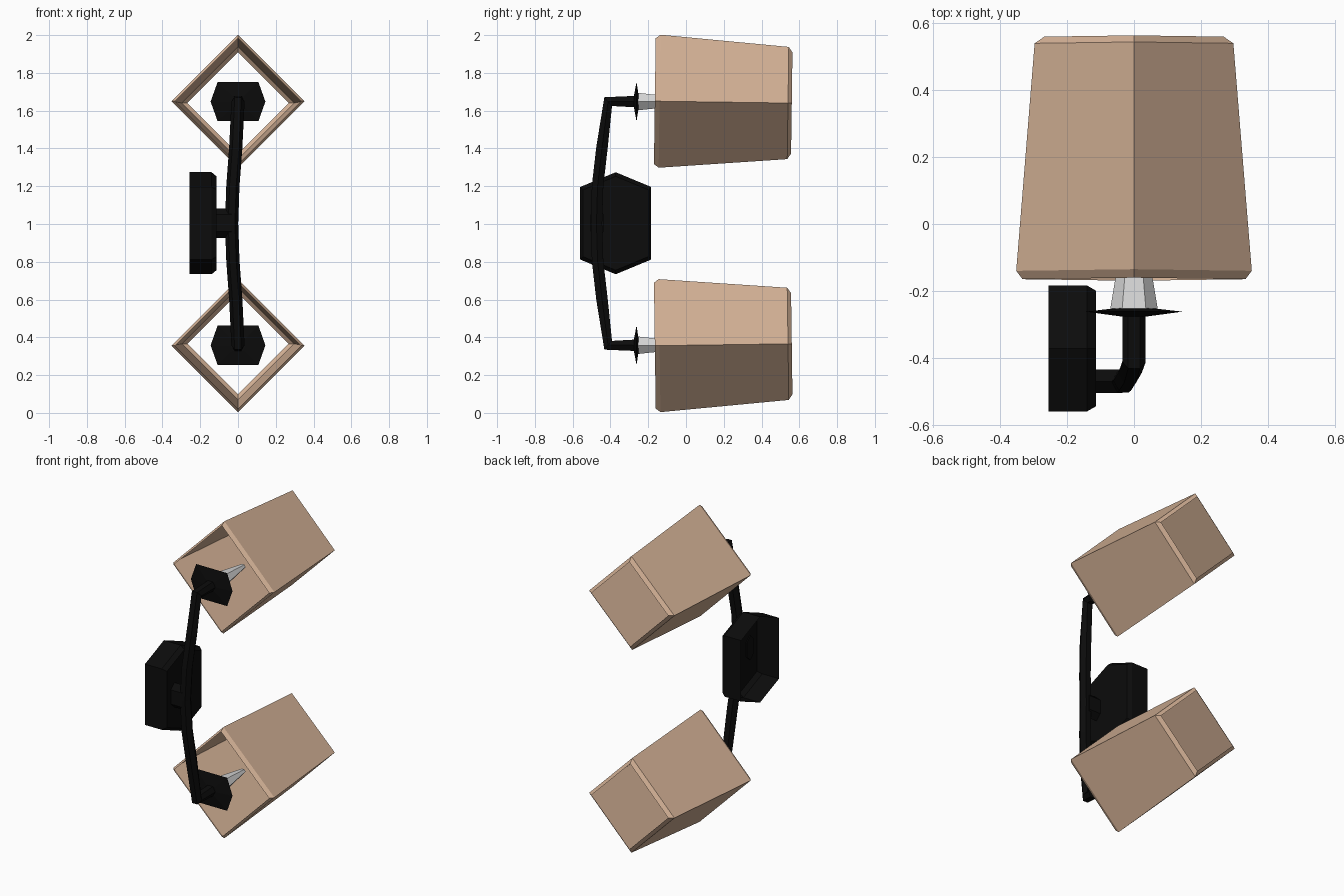
import bpy, bmesh, math
from mathutils import Vector, Matrix

if "Cube" in bpy.data.objects:
    bpy.data.objects.remove(bpy.data.objects["Cube"])


def material(name, rgb):
    m = bpy.data.materials.new(name)
    m.diffuse_color = (*rgb, 1)
    m.use_nodes = True
    m.node_tree.nodes["Principled BSDF"].inputs["Base Color"].default_value = m.diffuse_color
    return m


TAN = material("tan_shade", (0.67, 0.45, 0.31))
BLACK = material("black_metal", (0.0035, 0.0035, 0.0035))
GREY = material("pale_grey_candle", (0.7, 0.7, 0.7))


def loft(name, rings, mat, cap_start=True, cap_end=True, matrix=None):
    """Bridge a row of equal-sized point rings into one flat-faced object."""
    bm = bmesh.new()
    rows = [[bm.verts.new(p) for p in ring] for ring in rings]
    n = len(rows[0])
    for a, b in zip(rows, rows[1:]):
        for i in range(n):
            j = (i + 1) % n
            bm.faces.new((a[i], a[j], b[j], b[i]))
    if cap_start:
        bm.faces.new(rows[0][::-1])
    if cap_end:
        bm.faces.new(rows[-1])
    bmesh.ops.recalc_face_normals(bm, faces=bm.faces)
    me = bpy.data.meshes.new(name)
    bm.to_mesh(me)
    bm.free()
    if matrix:
        me.transform(matrix)
    me.materials.append(mat)
    ob = bpy.data.objects.new(name, me)
    bpy.context.collection.objects.link(ob)
    return ob


def ring_y(y, rx, rz, n):
    """Polygon facing along y with a corner on the x axis."""
    return [Vector((rx * math.cos(2 * math.pi * i / n), y,
                    rz * math.sin(2 * math.pi * i / n))) for i in range(n)]


def tube(name, path, radius, mat, n=6):
    """Sweep a polygon along a path with mitred tangents."""
    pts = [Vector(p) for p in path]
    rings = []
    for i, p in enumerate(pts):
        t = Vector()
        if i > 0:
            t += (p - pts[i - 1]).normalized()
        if i < len(pts) - 1:
            t += (pts[i + 1] - p).normalized()
        t.normalize()
        side = (Vector((1, 0, 0)) - t * t.x).normalized()
        up = t.cross(side)
        rings.append([p + side * radius * math.cos(2 * math.pi * k / n)
                      + up * radius * math.sin(2 * math.pi * k / n) for k in range(n)])
    return loft(name, rings, mat)


# two lamp heads, mirrored about z = 1
for label, s in (("upper", 1), ("lower", -1)):
    z = 1.003 + s * 0.645
    at = Matrix.Translation((0, 0, z))
    tilt = at @ Matrix.Rotation(math.radians(-0.8 * s), 4, 'X')

    # open square shade with chamfered rims
    shade = [(-0.165, 0.333), (-0.14, 0.352), (0.54, 0.297), (0.56, 0.268)]
    loft(label + "_shade", [ring_y(y, r, r, 4) for y, r in shade], TAN,
         False, False, tilt)

    # thin hexagonal drip cup
    hexa = [(0.145, 0), (0.108, 0.104), (-0.108, 0.104),
            (-0.145, 0), (-0.108, -0.104), (0.108, -0.104)]
    cup = [(-0.276, 0.28), (-0.262, 1.0), (-0.25, 0.28)]
    loft(label + "_drip_cup", [[Vector((x * k, y, h * k)) for x, h in hexa]
                               for y, k in cup], BLACK, matrix=at)

    # tapered candle
    candle = [(-0.26, 0.072), (-0.165, 0.056), (0.05, 0.018)]
    loft(label + "_candle", [ring_y(y, r, r * 0.75, 6) for y, r in candle],
         GREY, matrix=at)

# curved arm joining both lamp heads
half = [(0, -0.265, 0.645), (0, -0.412, 0.645), (-0.012, -0.445, 0.40),
        (-0.027, -0.468, 0.20)]
path = half + [(-0.034, -0.474, 0)] + [(x, y, -z) for x, y, z in reversed(half)]
tube("arm", [(x, y, z + 1.003) for x, y, z in path], 0.035, BLACK)

# stem between arm and wall plate
stem = [(0.035, 0.045), (0.0, 0.078), (-0.035, 0.045),
        (-0.035, -0.045), (0.0, -0.078), (0.035, -0.045)]
loft("stem", [[Vector((x, -0.47 + a, 1.005 + b)) for a, b in stem]
              for x in (-0.12, -0.035)], BLACK)

# hollow hexagonal wall plate, open at the wall side
plate = [(0.188, 0.192), (0.0, 0.27), (-0.188, 0.192),
         (-0.188, -0.192), (0.0, -0.27), (0.188, -0.192)]
loft("wall_plate", [[Vector((x, -0.372 + a * k, 1.004 + b * k)) for a, b in plate]
                    for x, k in ((-0.256, 1), (-0.14, 1), (-0.114, 0.92))],
     BLACK, cap_start=False)
